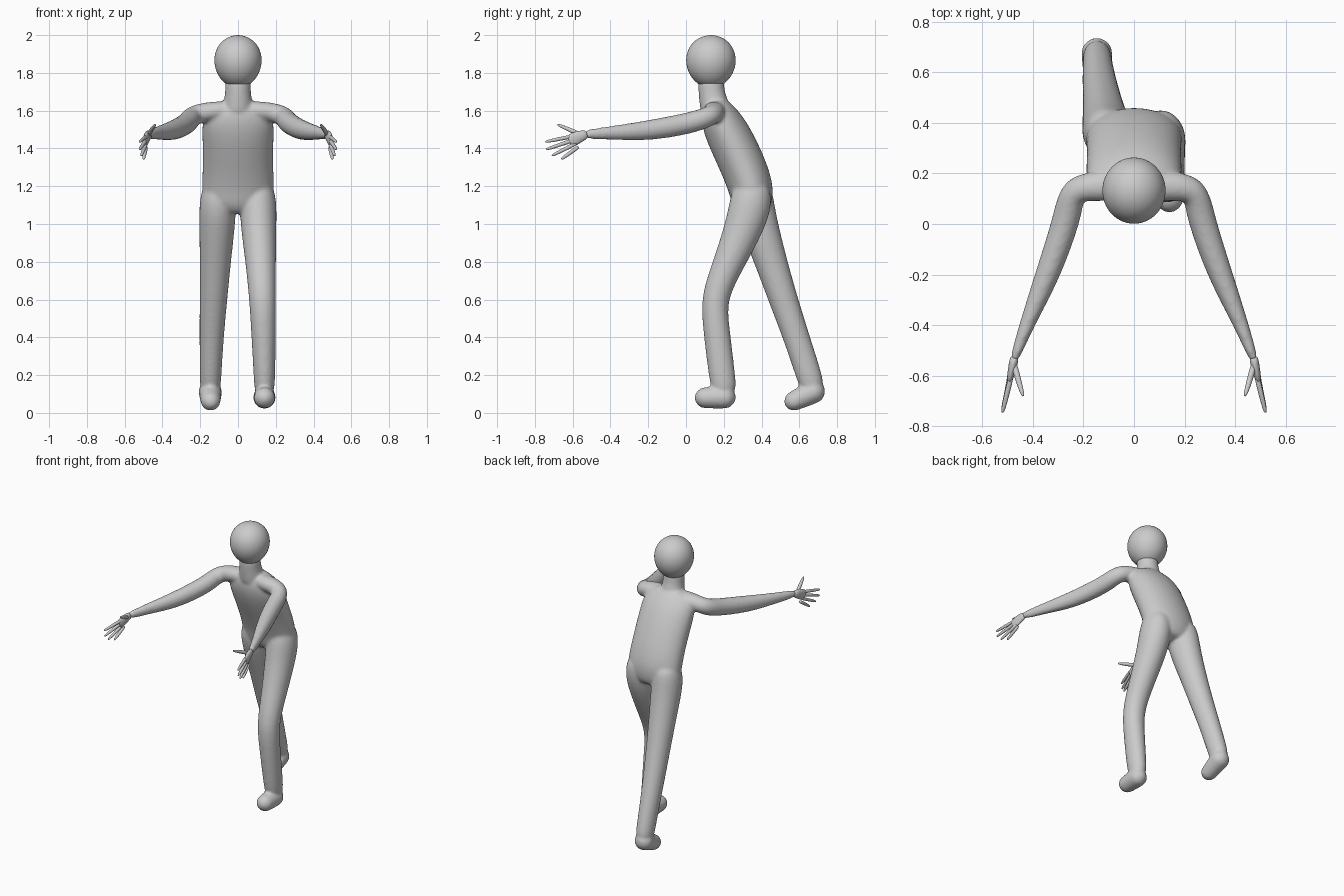
import bpy, bmesh, math
from mathutils import Vector

if "Cube" in bpy.data.objects:
    bpy.data.objects.remove(bpy.data.objects["Cube"], do_unlink=True)

SEGMENTS = 16
X, Z = Vector((1, 0, 0)), Vector((0, 0, 1))

clay = bpy.data.materials.new("grey clay")
clay.use_nodes = True
clay.diffuse_color = (0.6, 0.6, 0.6, 1)
clay.node_tree.nodes["Principled BSDF"].inputs["Base Color"].default_value = (0.6, 0.6, 0.6, 1)


def loft(bm, rings, ref, side=1):
    """Closed tube through rings (x, y, z, half width along ref, half depth)."""
    pts = [Vector((r[0] * side, r[1], r[2])) for r in rings]
    loops = []
    for i, ring in enumerate(rings):
        t = (pts[min(i + 1, len(pts) - 1)] - pts[max(i - 1, 0)]).normalized()
        u = (ref - t * ref.dot(t)).normalized()
        v = t.cross(u)
        a, b = ring[3] * 1.025, ring[4] * 1.025
        loop = []
        for k in range(SEGMENTS):
            ang = math.tau * k / SEGMENTS
            loop.append(bm.verts.new(pts[i] + u * a * math.cos(ang) + v * b * math.sin(ang)))
        loops.append(loop)
    for lo, hi in zip(loops, loops[1:]):
        for k in range(SEGMENTS):
            n = (k + 1) % SEGMENTS
            bm.faces.new((lo[k], lo[n], hi[n], hi[k]))
    for loop, centre in ((loops[0], pts[0]), (loops[-1], pts[-1])):
        tip = bm.verts.new(centre)
        for k in range(SEGMENTS):
            bm.faces.new((loop[k], loop[(k + 1) % SEGMENTS], tip))


def capsule(bm, a, ra, b, rb):
    """Rounded tube between two balls, for the feet."""
    a, b = Vector(a), Vector(b)
    d = (b - a).normalized()
    rings = []
    for ang in (-80, -50, -20, 0):
        s, c = math.sin(math.radians(ang)), math.cos(math.radians(ang))
        rings.append((*(a + d * ra * s), ra * c, ra * c))
    for ang in (0, 20, 50, 80):
        s, c = math.sin(math.radians(ang)), math.cos(math.radians(ang))
        rings.append((*(b + d * rb * s), rb * c, rb * c))
    loft(bm, rings, X)


def finish(bm, name):
    bmesh.ops.recalc_face_normals(bm, faces=bm.faces)
    mesh = bpy.data.meshes.new(name)
    bm.to_mesh(mesh)
    bm.free()
    mesh.materials.append(clay)
    mesh.shade_smooth()
    obj = bpy.data.objects.new(name, mesh)
    bpy.context.collection.objects.link(obj)
    sub = obj.modifiers.new("round", "SUBSURF")
    sub.levels = sub.render_levels = 2
    return obj


body = bmesh.new()

# Leaning torso
loft(body, [(0, .36, 1.06, .13, .08), (0, .35, 1.12, .19, .11), (0, .345, 1.2, .19, .12),
            (0, .285, 1.35, .185, .122), (0, .21, 1.5, .19, .118), (0, .165, 1.59, .185, .095),
            (0, .145, 1.65, .1, .06)], X)

# Neck
loft(body, [(0, .16, 1.58, .085, .08), (0, .145, 1.65, .075, .075), (0, .135, 1.7, .066, .068),
            (0, .13, 1.78, .07, .07)], X)

# Bent front leg and foot
loft(body, [(.1, .355, 1.22, .08, .09), (.107, .345, 1.12, .098, .113), (.108, .315, 1.0, .095, .105),
            (.12, .23, .8, .08, .082), (.129, .145, .61, .07, .07), (.135, .16, .45, .066, .07),
            (.14, .19, .2, .057, .07), (.14, .205, .1, .053, .065)], X)
capsule(body, (.14, .1, .08), .056, (.14, .205, .082), .06)

# Straight back leg and foot
loft(body, [(-.1, .355, 1.22, .08, .09), (-.107, .355, 1.12, .098, .11), (-.11, .385, 1.0, .095, .1),
            (-.12, .45, .8, .082, .085), (-.13, .515, .6, .073, .076), (-.14, .585, .4, .064, .069),
            (-.145, .65, .2, .057, .068), (-.147, .675, .12, .055, .062)], X)
capsule(body, (-.145, .57, .062), .052, (-.147, .675, .112), .063)

# Arms reaching forward
for side in (1, -1):
    loft(body, [(.05, .15, 1.605, .05, .06), (.17, .15, 1.595, .05, .06), (.235, .135, 1.575, .053, .055),
                (.255, .08, 1.553, .055, .055), (.272, 0, 1.53, .056, .054),
                (.34, -.2, 1.493, .055, .05), (.425, -.4, 1.482, .035, .029),
                (.475, -.54, 1.474, .025, .019)], Z, side)

figure = finish(body, "body")
fuse = figure.modifiers.new("fuse parts", "REMESH")
fuse.mode = "VOXEL"
fuse.voxel_size = 0.01
fuse.use_smooth_shade = True
blend = figure.modifiers.new("blend joints", "SMOOTH")
blend.factor = 0.5
blend.iterations = 6

# Egg-shaped head
head = bmesh.new()
bmesh.ops.create_uvsphere(head, u_segments=32, v_segments=20, radius=1)
for v in head.verts:
    taper = 1 + .05 * v.co.z
    v.co = (v.co.x * .126 * taper, .132 + v.co.y * .132 * taper, 1.86 + v.co.z * .14)
finish(head, "head").modifiers["round"].levels = 1

# Hands: palm, four spread fingers and a raised thumb
fingertips = ((.52, -.745, 1.435), (.52, -.74, 1.395), (.512, -.71, 1.362), (.5, -.66, 1.343))
for side, label in ((1, "left"), (-1, "right")):
    hand = bmesh.new()
    loft(hand, [(.472, -.525, 1.475, .024, .018), (.479, -.56, 1.465, .03, .017),
                (.487, -.595, 1.448, .037, .014), (.491, -.62, 1.436, .03, .011)], Z, side)
    for i, tip in enumerate(fingertips):
        root = Vector((.486, -.605 + .012 * i, 1.463 - .018 * i))
        tip = Vector(tip)
        rings = [(*root.lerp(tip, f), r, r) for f, r in ((0, .011), (.5, .01), (.93, .008), (1, .004))]
        loft(hand, rings, Z, side)
    loft(hand, [(.475, -.55, 1.468, .012, .012), (.462, -.6, 1.492, .012, .012),
                (.443, -.665, 1.52, .009, .009), (.438, -.68, 1.526, .004, .004)], Z, side)
    obj = finish(hand, label + "_hand")
    obj.modifiers["round"].levels = obj.modifiers["round"].render_levels = 1
